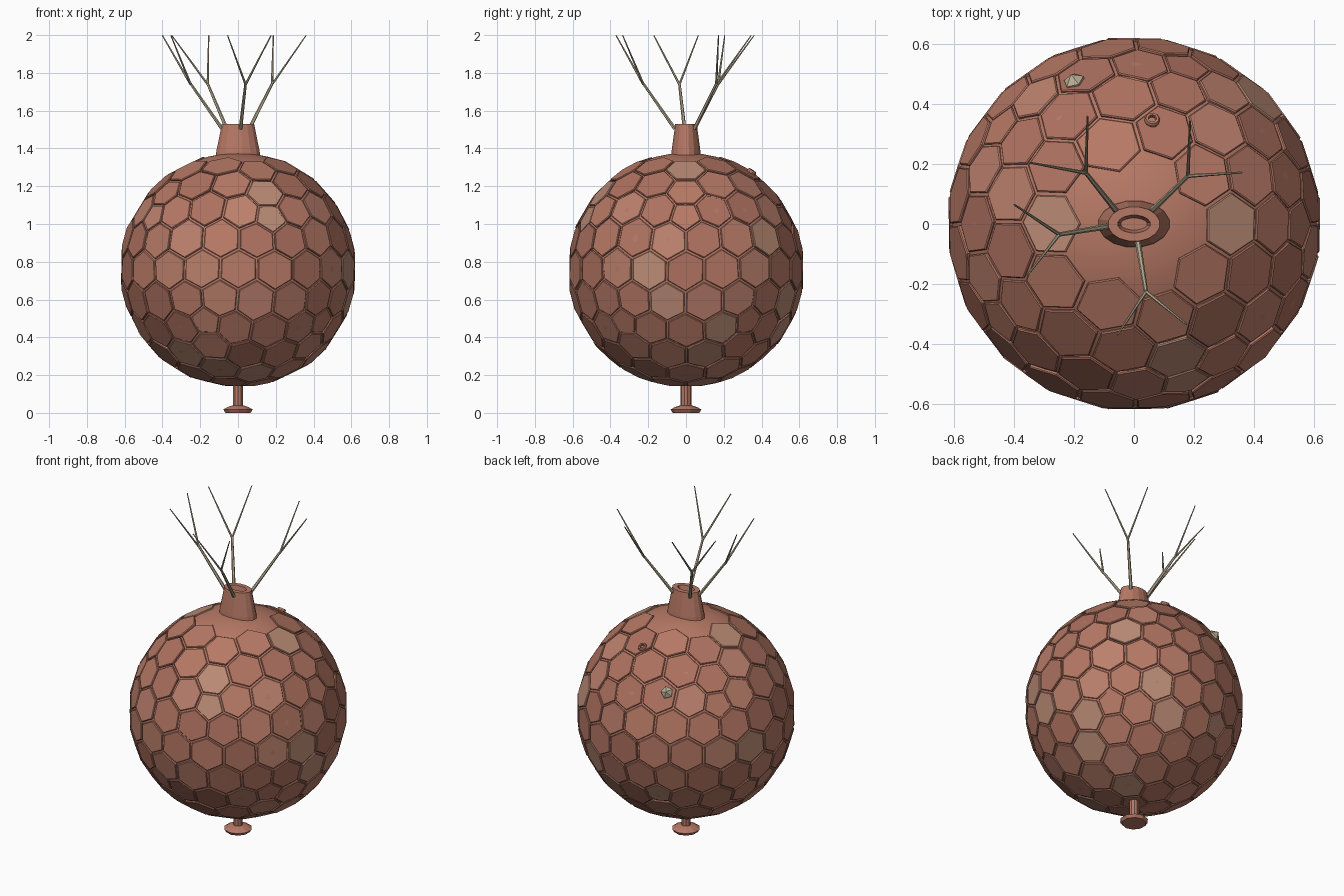
import bpy, bmesh, math, random
from mathutils import Vector, Matrix

if "Cube" in bpy.data.objects:
    bpy.data.objects.remove(bpy.data.objects["Cube"])

random.seed(4)
C = Vector((0, 0, 0.76))
R = 0.62

def mat(name, col):
    m = bpy.data.materials.new(name)
    m.diffuse_color = (*col, 1)
    m.use_nodes = True
    m.node_tree.nodes["Principled BSDF"].inputs["Base Color"].default_value = m.diffuse_color
    return m

CLAY = mat("clay", (0.47, 0.19, 0.13))
PLATES = [CLAY, mat("clay_dark", (0.42, 0.165, 0.115)), mat("clay_light", (0.50, 0.215, 0.15)),
          mat("clay_tan", (0.50, 0.26, 0.18))]
BONE = mat("bone", (0.50, 0.43, 0.30))

def make(name, bm, mats, smooth=False):
    bmesh.ops.recalc_face_normals(bm, faces=bm.faces)
    me = bpy.data.meshes.new(name)
    bm.to_mesh(me)
    bm.free()
    for m in mats:
        me.materials.append(m)
    ob = bpy.data.objects.new(name, me)
    bpy.context.collection.objects.link(ob)
    if smooth:
        me.polygons.foreach_set("use_smooth", [True] * len(me.polygons))
    return ob

def bridge(bm, a, b, mi=0):
    n = len(a)
    for i in range(n):
        bm.faces.new((a[i], a[(i + 1) % n], b[(i + 1) % n], b[i])).material_index = mi

def lathe(name, profile, sides, m, frame=Matrix()):
    """Closed stack of elliptical rings given as (rx, ry, z)."""
    bm = bmesh.new()
    rings = [[bm.verts.new(frame @ Vector((rx * math.cos(t), ry * math.sin(t), z)))
              for t in (2 * math.pi * (i + 0.5) / sides for i in range(sides))]
             for rx, ry, z in profile]
    for a, b in zip(rings, rings[1:]):
        bridge(bm, a, b)
    bm.faces.new(rings[0])
    bm.faces.new(rings[-1])
    return make(name, bm, [m])

def on_body(x, y):
    """Frame on the upper body surface at x, y with z pointing outwards."""
    d = Vector((x, y, math.sqrt(R * R - x * x - y * y)))
    return Matrix.Translation(C + d) @ d.to_track_quat('Z', 'Y').to_matrix().to_4x4()

# Core sphere, visible in the grooves and round the neck
bm = bmesh.new()
bmesh.ops.create_uvsphere(bm, u_segments=40, v_segments=24, radius=0.617,
                          matrix=Matrix.Translation(C))
make("core", bm, [CLAY], smooth=True)

# Body plates: one flat chamfered polygon per icosphere vertex
ico = bmesh.new()
bmesh.ops.create_icosphere(ico, subdivisions=3, radius=1)
for v in ico.verts:
    v.co = (v.co + Vector([random.uniform(-0.018, 0.018) for _ in range(3)])).normalized()
bm = bmesh.new()
for v in ico.verts:
    n = v.co.normalized()
    if n.z > 0.93:
        continue
    q = n.to_track_quat('Z', 'Y')
    u, w = q @ Vector((1, 0, 0)), q @ Vector((0, 1, 0))
    corners = [f.calc_center_median().normalized() for f in v.link_faces]
    corners.sort(key=lambda p: math.atan2(p.dot(w), p.dot(u)))
    h = random.uniform(0.6155, 0.6195)
    mid = sum(corners, Vector()) / len(corners)
    mid = mid / mid.dot(n)
    rings = []
    for k, height in ((0.94, h - 0.02), (0.94, h - 0.004), (0.90, h)):
        rings.append([bm.verts.new(C + height * (mid + (p / p.dot(n) - mid) * k)) for p in corners])
    mi = random.choices(range(4), (5, 3, 3, 1))[0]
    for a, b in zip(rings, rings[1:]):
        bridge(bm, a, b, mi)
    bm.faces.new(rings[0]).material_index = mi
    bm.faces.new(rings[-1]).material_index = mi
ico.free()
make("body_plates", bm, PLATES)

# Neck with an oval mouth
lathe("neck", [(0.122, 0.08, 1.35), (0.117, 0.078, 1.385), (0.087, 0.058, 1.53),
               (0.055, 0.03, 1.53), (0.045, 0.02, 1.48)], 16, CLAY)

# Stem and holdfast disc
lathe("stem", [(0.028, 0.028, 0.02), (0.028, 0.028, 0.17)], 10, CLAY)
lathe("foot", [(0.07, 0.07, 0), (0.082, 0.082, 0.018), (0.06, 0.06, 0.03), (0.03, 0.03, 0.04)],
      10, CLAY)

# Forked arms: base, fork, two tips
def rod(bm, a, b, r0, r1, sides=6):
    a, b = Vector(a), Vector(b)
    q = (b - a).to_track_quat('Z', 'Y')
    ends = [[bm.verts.new(p + q @ Vector((r * math.cos(t), r * math.sin(t), 0)))
             for t in (2 * math.pi * i / sides for i in range(sides))]
            for p, r in ((a, r0), (b, r1))]
    bridge(bm, *ends)
    for e in ends:
        bm.faces.new(e)

ARMS = {"back_left": ((-0.06, 0.045), (-0.16, 0.17), (-0.155, 0.36), (-0.35, 0.205)),
        "back_right": ((0.06, 0.045), (0.18, 0.16), (0.187, 0.345), (0.36, 0.172)),
        "left": ((-0.085, -0.008), (-0.25, -0.035), (-0.40, 0.065), (-0.355, -0.17)),
        "front": ((0.013, -0.06), (0.04, -0.225), (-0.055, -0.37), (0.175, -0.335))}
for name, (base, fork, t1, t2) in ARMS.items():
    bm = bmesh.new()
    rod(bm, (*base, 1.505), (*fork, 1.742), 0.010, 0.007)
    for t in (t1, t2):
        rod(bm, (*fork, 1.738), (*t, 1.998), 0.0065, 0.003)
    make("arm_" + name, bm, [BONE])

# Small five-sided pyramid and pore ring on the upper back
lathe("vent_pyramid", [(0.036, 0.036, -0.01), (0.036, 0.036, 0.006), (0.002, 0.002, 0.03)],
      5, BONE, on_body(-0.2, 0.475))
lathe("pore_ring", [(0.026, 0.026, -0.01), (0.026, 0.026, 0.008), (0.022, 0.022, 0.015),
                    (0.014, 0.014, 0.015), (0.012, 0.012, 0.002)], 10, CLAY, on_body(0.06, 0.345))
